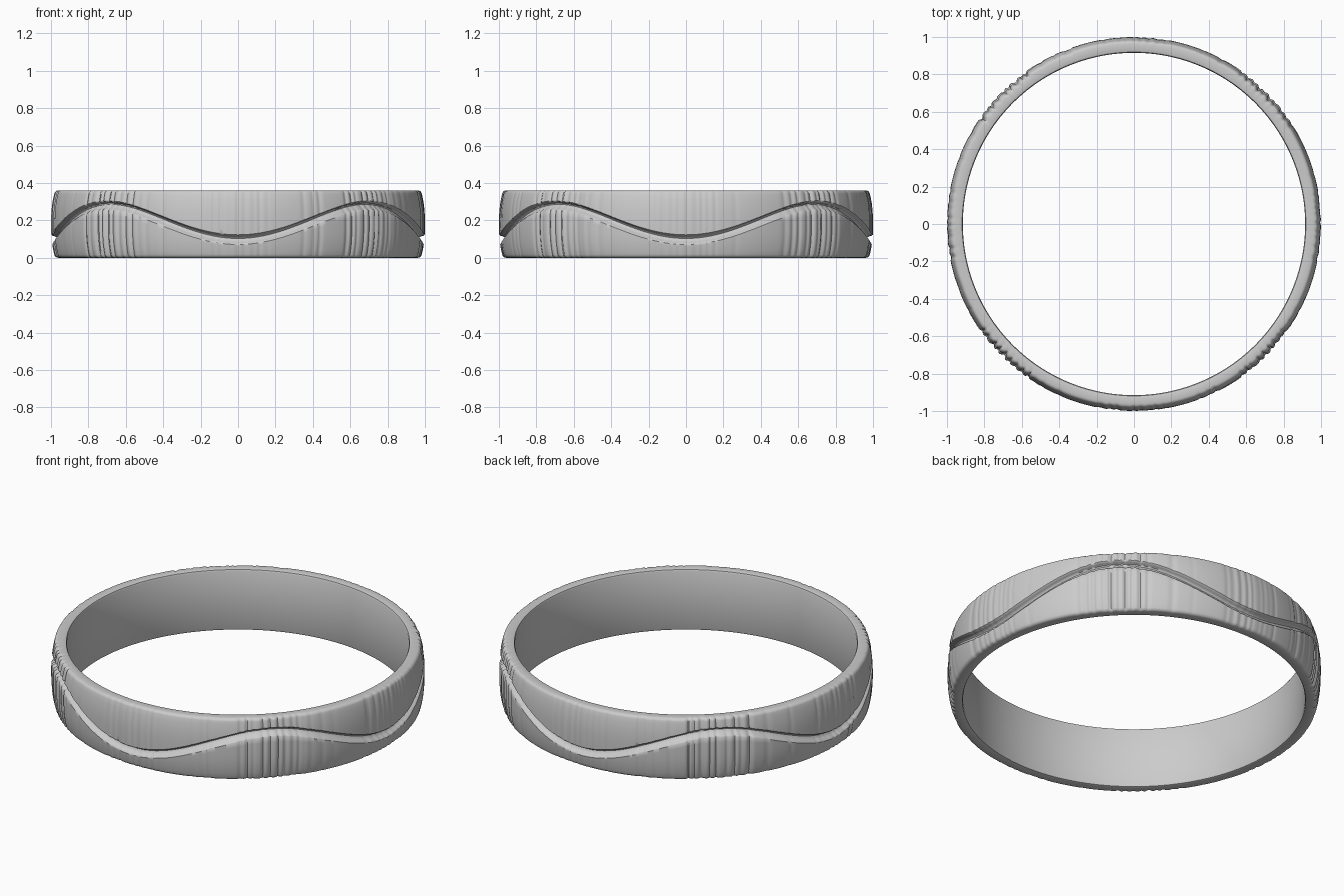
import bpy, bmesh, math, random

if "Cube" in bpy.data.objects:
    bpy.data.objects.remove(bpy.data.objects["Cube"])

random.seed(7)
SEG = 900          # steps around the band
H = 0.36           # band height
R_IN = 0.915       # bore radius
TAU = math.tau


def gauss(x, s):
    return math.exp(-(x / s) ** 2)


# Vertical grain: narrow creases gathered at every eighth turn, deeper on the diagonals
creases = []
for k in range(8):
    deep = k % 2 == 1
    for i in range(-4, 5):
        ang = k * TAU / 8 + i * 0.042 + random.uniform(-0.01, 0.01)
        depth = random.uniform(0.006, 0.014) if deep else random.uniform(0.001, 0.005)
        creases.append((ang, depth, random.uniform(0.008, 0.014)))
for i in range(50):
    creases.append((random.uniform(0, TAU), random.uniform(0.001, 0.004), random.uniform(0.006, 0.02)))


def grain(a):
    total = 0.0
    for ang, depth, width in creases:
        d = (a - ang + math.pi) % TAU - math.pi
        if abs(d) < 0.06:
            total += depth * gauss(d, width)
    return min(total, 0.016)


def wave(a):
    return 0.188 - 0.091 * math.cos(4 * a)


def barrel(z):
    # gently domed outside with rounded rims
    r = 1.0 - 0.022 * (abs(z - H / 2) / (H / 2)) ** 2.5
    edge = min(z, H - z)
    if edge < 0.015:
        r -= 0.015 - math.sqrt(max(0.0, 0.015 ** 2 - (0.015 - edge) ** 2))
    return r


# Cross-section of the groove: (offset from its centre line, depth)
groove = [(-0.026, 0), (-0.021, .004), (-0.016, .013), (-0.009, .022), (-0.002, .029),
          (0.006, .032), (0.013, .028), (0.018, .016), (0.021, .005), (0.026, 0)]
rim = [0, 0.002, 0.005, 0.010, 0.015]


def section(a):
    c, g = wave(a), grain(a)
    lo, hi = c + groove[0][0], c + groove[-1][0]
    n = 8
    pts = [(R_IN + 0.012, 0), (R_IN + 0.004, 0.003), (R_IN, 0.012),
           (R_IN, H - 0.012), (R_IN + 0.004, H - 0.003), (R_IN + 0.012, H)]
    outer = [(z, 0) for z in rim]
    outer += [(0.015 + (lo - 0.015) * i / n, 0) for i in range(1, n)]
    outer += [(c + o, d) for o, d in groove]
    outer += [(hi + (H - 0.015 - hi) * i / n, 0) for i in range(1, n)]
    outer += [(H - z, 0) for z in reversed(rim)]
    for z, d in reversed(outer):
        pts.append((barrel(z) - d - g * (1 - 0.6 * d / 0.032), z))
    return pts


# Sweep the changing section around the axis
bm = bmesh.new()
rings = []
for s in range(SEG):
    a = s * TAU / SEG
    rings.append([bm.verts.new((r * math.sin(a), -r * math.cos(a), z)) for r, z in section(a)])
for s in range(SEG):
    p, q = rings[s], rings[(s + 1) % SEG]
    for i in range(len(p)):
        j = (i + 1) % len(p)
        bm.faces.new((p[i], q[i], q[j], p[j]))
bmesh.ops.recalc_face_normals(bm, faces=bm.faces[:])
mesh = bpy.data.meshes.new("grooved_band")
bm.to_mesh(mesh)
bm.free()
band = bpy.data.objects.new("grooved_band", mesh)
bpy.context.collection.objects.link(band)
bpy.context.view_layer.objects.active = band
band.select_set(True)
bpy.ops.object.shade_smooth_by_angle(angle=math.radians(40))
